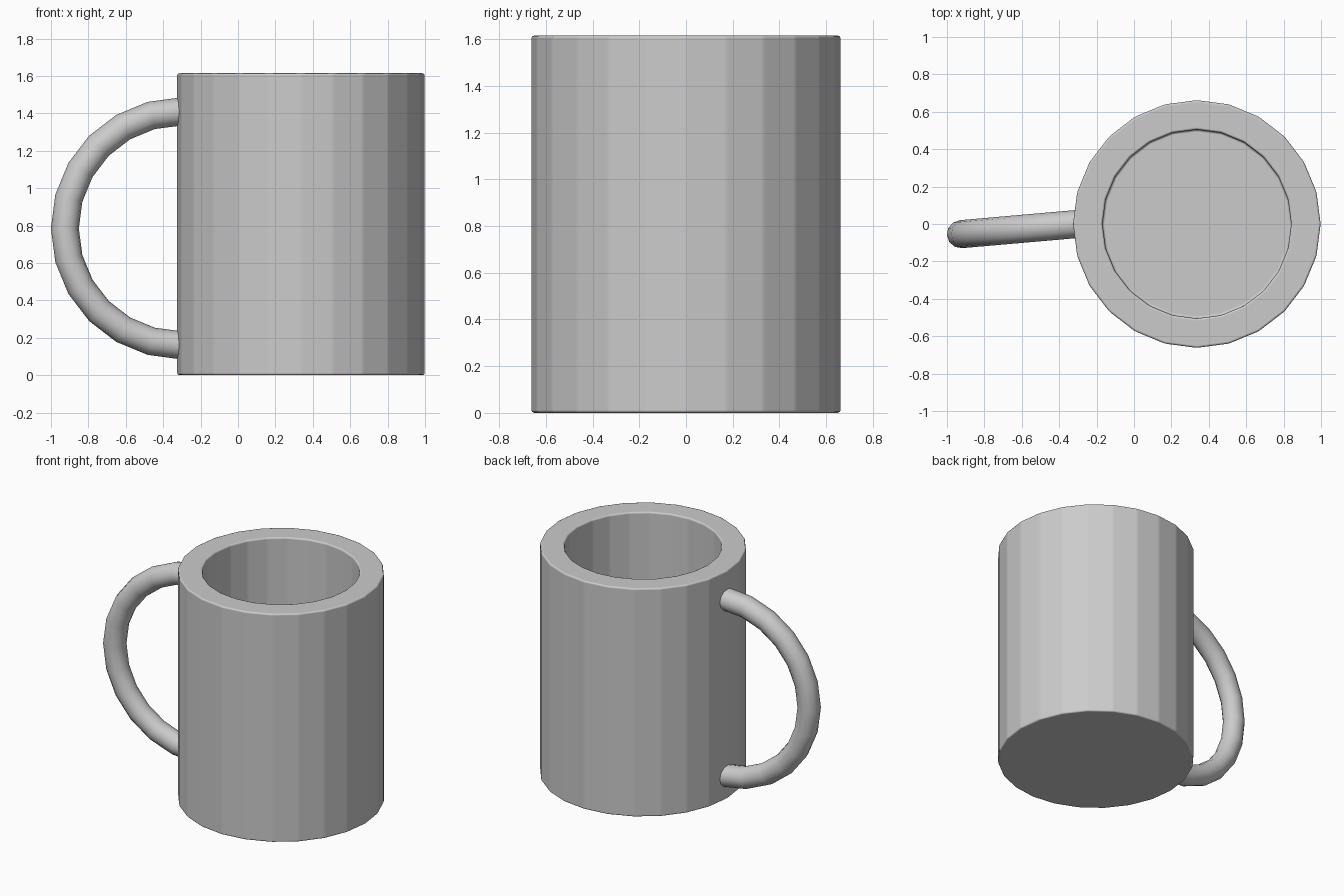
import bpy
import bmesh
from math import cos, sin, pi, radians

cube = bpy.data.objects.get("Cube")
if cube:
    bpy.data.objects.remove(cube)

SIDES = 24
CENTRE_X = 0.336

# Single plain grey material
grey = bpy.data.materials.new("plain grey")
grey.use_nodes = True
colour = (0.6, 0.6, 0.6, 1)
grey.diffuse_color = colour
grey.node_tree.nodes["Principled BSDF"].inputs["Base Color"].default_value = colour


def lathe(name, profile):
    """Closed solid turned from (radius, height) pairs."""
    bm = bmesh.new()
    rings = [[bm.verts.new((r * cos(2 * pi * i / SIDES), r * sin(2 * pi * i / SIDES), z))
              for i in range(SIDES)] for r, z in profile]
    for low, high in zip(rings, rings[1:]):
        for i in range(SIDES):
            j = (i + 1) % SIDES
            bm.faces.new((low[i], low[j], high[j], high[i]))
    bm.faces.new(reversed(rings[0]))
    bm.faces.new(rings[-1])
    mesh = bpy.data.meshes.new(name)
    bm.to_mesh(mesh)
    bm.free()
    obj = bpy.data.objects.new(name, mesh)
    bpy.context.collection.objects.link(obj)
    return obj


def select_only(obj):
    bpy.ops.object.select_all(action="DESELECT")
    obj.select_set(True)
    bpy.context.view_layer.objects.active = obj


# Mug body: outer wall, flat rim, inner wall and floor
body = lathe("mug_body", [(0.662, 0), (0.662, 1.615), (0.505, 1.615), (0.505, 0.15)])
body.location.x = CENTRE_X
body.data.materials.append(grey)
body.data.shade_smooth()

# Narrow softened edges between the flat facets
bevel = body.modifiers.new("soft_edges", "BEVEL")
bevel.width = 0.012
bevel.segments = 2
bevel.limit_method = "ANGLE"
bevel.angle_limit = radians(10)
bevel.harden_normals = True

# Handle: half ring swept with a round section, ends sunk into the wall
RING, TUBE = 0.625, 0.075
path = [(RING * sin(pi * i / 12), RING * cos(pi * i / 12)) for i in range(13)]
path = [(-0.06, RING)] + path + [(-0.06, -RING)]
curve = bpy.data.curves.new("handle", "CURVE")
curve.dimensions = "3D"
curve.bevel_depth = TUBE
curve.bevel_resolution = 4
curve.use_fill_caps = True
spline = curve.splines.new("POLY")
spline.points.add(len(path) - 1)
swing = radians(5)
for point, (out, up) in zip(spline.points, path):
    point.co = (-out * cos(swing), -out * sin(swing), up, 1)
handle = bpy.data.objects.new("handle", curve)
handle.location = (-0.303, 0, 0.785)
bpy.context.collection.objects.link(handle)
curve.materials.append(grey)
select_only(handle)
bpy.ops.object.convert(target="MESH")
bpy.ops.object.shade_smooth_by_angle(angle=radians(40))
